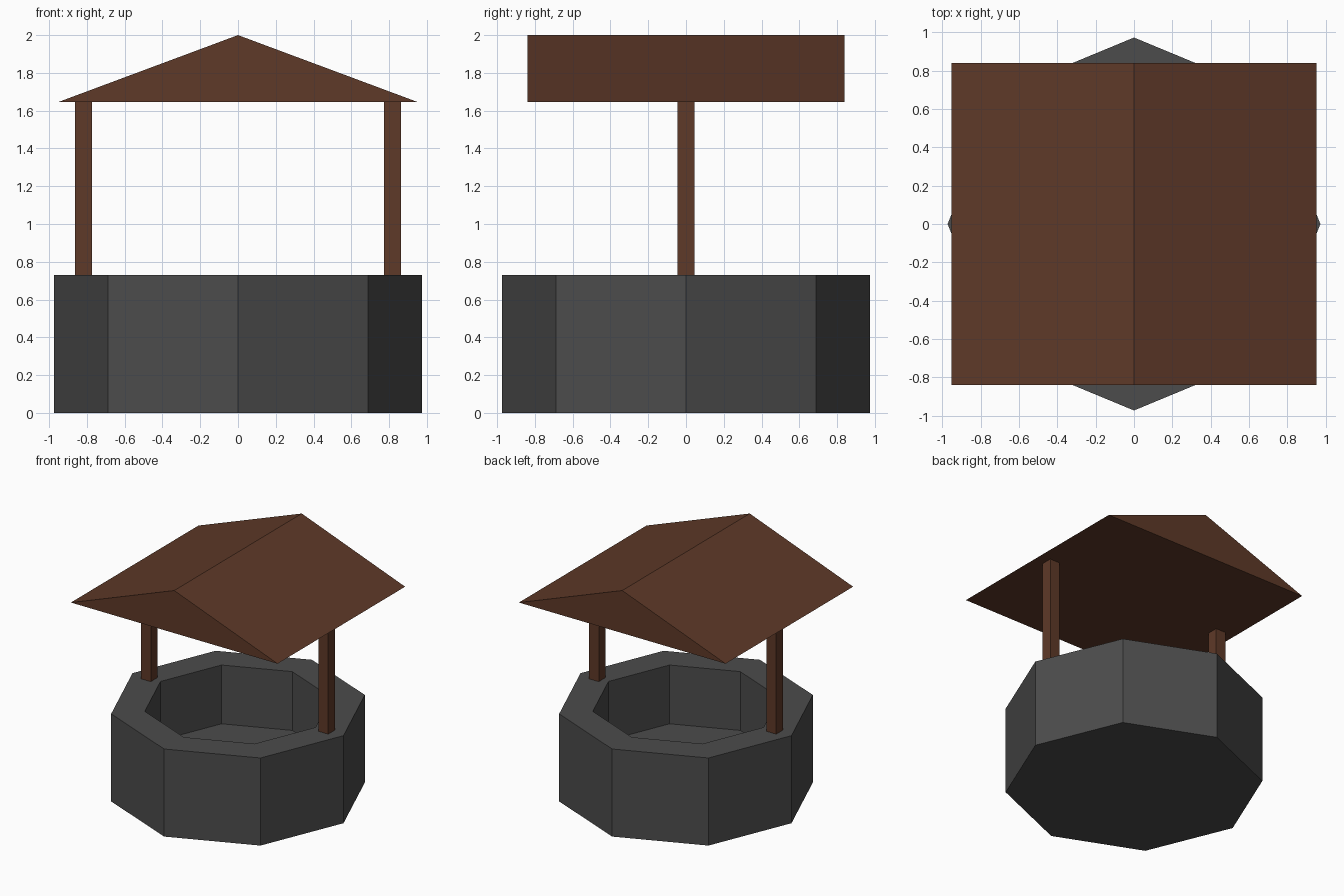
import bpy, bmesh, math

if "Cube" in bpy.data.objects:
    bpy.data.objects.remove(bpy.data.objects["Cube"])


def material(name, rgb):
    m = bpy.data.materials.new(name)
    m.diffuse_color = (*rgb, 1)
    m.use_nodes = True
    m.node_tree.nodes["Principled BSDF"].inputs["Base Color"].default_value = m.diffuse_color
    return m


STONE = material("dark_stone", (0.072, 0.072, 0.072))
WOOD = material("brown_wood", (0.112, 0.041, 0.021))


def make(name, bm, mat):
    bmesh.ops.recalc_face_normals(bm, faces=bm.faces)
    mesh = bpy.data.meshes.new(name)
    bm.to_mesh(mesh)
    bm.free()
    mesh.materials.append(mat)
    ob = bpy.data.objects.new(name, mesh)
    bpy.context.collection.objects.link(ob)
    return ob


# Octagonal stone basin: lathe-style rings from outer base to inner floor
SIDES = 8
bm = bmesh.new()
rings = []
for r, z in [(0.973, 0), (0.973, 0.73), (0.715, 0.73), (0.715, 0.24)]:
    rings.append([bm.verts.new((r * math.cos(2 * math.pi * i / SIDES),
                                r * math.sin(2 * math.pi * i / SIDES), z))
                  for i in range(SIDES)])
for a, b in zip(rings, rings[1:]):
    for i in range(SIDES):
        j = (i + 1) % SIDES
        bm.faces.new((a[i], a[j], b[j], b[i]))
bm.faces.new(rings[0])
bm.faces.new(rings[-1])
make("stone_basin", bm, STONE)

# Two square posts standing on the rim
for side, sx in (("left", -1), ("right", 1)):
    bm = bmesh.new()
    bmesh.ops.create_cube(bm, size=1)
    for v in bm.verts:
        v.co = (sx * 0.818 + v.co.x * 0.09, v.co.y * 0.09,
                0.73 + (v.co.z + 0.5) * 0.915)
    make(side + "_post", bm, WOOD)

# Solid gable roof: triangle profile extruded along y
bm = bmesh.new()
profile = [(-0.953, 1.645), (0.953, 1.645), (0, 2.0)]
front = bm.faces.new([bm.verts.new((x, -0.84, z)) for x, z in profile])
ext = bmesh.ops.extrude_face_region(bm, geom=[front], use_keep_orig=True)
for g in ext["geom"]:
    if isinstance(g, bmesh.types.BMVert):
        g.co.y = 0.84
make("gable_roof", bm, WOOD)
